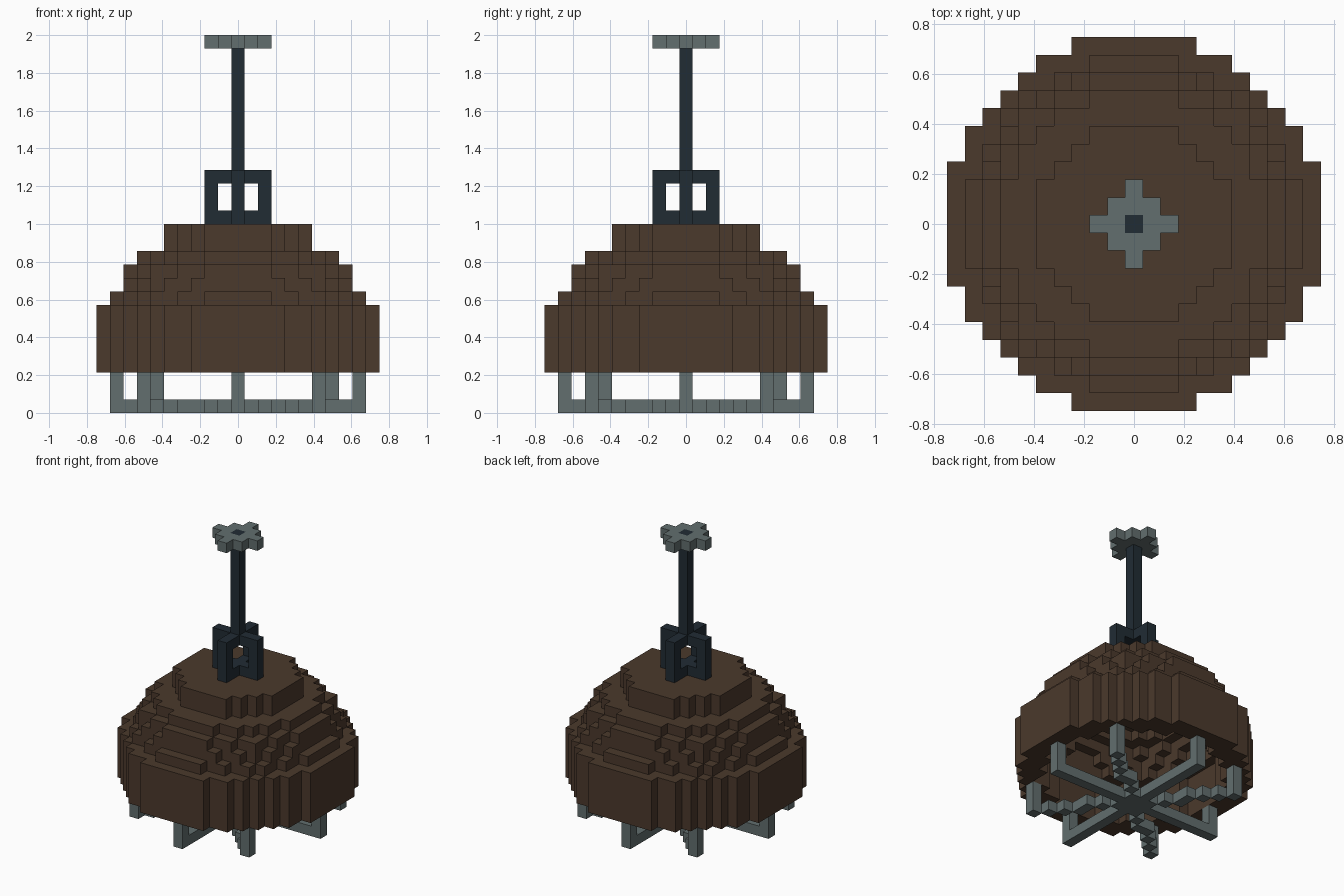
import bpy, bmesh

if "Cube" in bpy.data.objects:
    bpy.data.objects.remove(bpy.data.objects["Cube"])

U = 2 / 28  # edge of one cube; the lamp is 28 cubes tall


def material(name, rgb):
    m = bpy.data.materials.new(name)
    m.diffuse_color = (*rgb, 1)
    m.use_nodes = True
    m.node_tree.nodes["Principled BSDF"].inputs["Base Color"].default_value = m.diffuse_color
    return m


GREY = material("weathered grey metal", (0.122, 0.156, 0.156))
BROWN = material("dark brown shade", (0.070, 0.041, 0.025))
NAVY = material("dark blue iron", (0.015, 0.025, 0.034))

DIRS = [(1, 0, 0), (-1, 0, 0), (0, 1, 0), (0, -1, 0), (0, 0, 1), (0, 0, -1)]


def cubes(name, cells, mat):
    """Mesh only the exposed faces of a set of cube cells."""
    bm = bmesh.new()
    verts = {}

    def vert(p):
        if p not in verts:
            verts[p] = bm.verts.new(((p[0] - 0.5) * U, (p[1] - 0.5) * U, p[2] * U))
        return verts[p]

    for c in sorted(cells):
        for d in DIRS:
            if tuple(a + b for a, b in zip(c, d)) in cells:
                continue
            axis = [i for i in range(3) if d[i]][0]
            u, v = (axis + 1) % 3, (axis + 2) % 3
            loop = [(0, 0), (1, 0), (1, 1), (0, 1)]
            if d[axis] < 0:
                loop.reverse()
            face = []
            for a, b in loop:
                p = list(c)
                p[axis] += d[axis] > 0
                p[u] += a
                p[v] += b
                face.append(vert(tuple(p)))
            bm.faces.new(face)
    me = bpy.data.meshes.new(name)
    bm.to_mesh(me)
    bm.free()
    me.materials.append(mat)
    ob = bpy.data.objects.new(name, me)
    bpy.context.collection.objects.link(ob)
    return ob


def turned(cells):
    """Repeat cells four times around the vertical axis."""
    out = set()
    for x, y, z in cells:
        out |= {(x, y, z), (-y, x, z), (-x, -y, z), (y, -x, z)}
    return out


def discs(radii):
    """Stack of round layers, keyed by layer height."""
    return {(x, y, z) for z, r in radii.items()
            for x in range(-11, 12) for y in range(-11, 12) if x * x + y * y <= r * r}


# Shade: stacked discs with a two-cube-thick wall, open below
outer = {3: 10.5, 4: 10.5, 5: 10.5, 6: 10.5, 7: 10.5, 8: 9.4, 9: 8.8,
         10: 8.5, 11: 7.5, 12: 5.5, 13: 5.5}
inner = {3: 8.5, 4: 8.5, 5: 8.5, 6: 8.5, 7: 7.5, 8: 7.2, 9: 6.5, 10: 5.5, 11: 3.5}
cubes("shade", discs(outer) - discs(inner), BROWN)

# Lower frame: four straight and four diagonal spokes with upright ends
spokes = {(x, 0, 0) for x in range(10)}
spokes |= {(k, round(k * 6 / 7), 0) for k in range(8)}
spokes |= {(x, y, z) for x, y in ((9, 0), (7, 6)) for z in (1, 2)}
cubes("lower_frame", turned(spokes), GREY)

# Hanger: two crossed open loops on top of the shade
loop = {(x, 0, z) for x in range(3) for z in (14, 17)} | {(2, 0, 15), (2, 0, 16)}
cubes("hanger_loops", turned(loop), NAVY)

# Rod up to the ceiling
cubes("rod", {(0, 0, z) for z in range(18, 28)}, NAVY)

# Ceiling plate around the rod
cubes("ceiling_plate", turned({(1, 0, 27), (2, 0, 27), (1, 1, 27)}), GREY)
